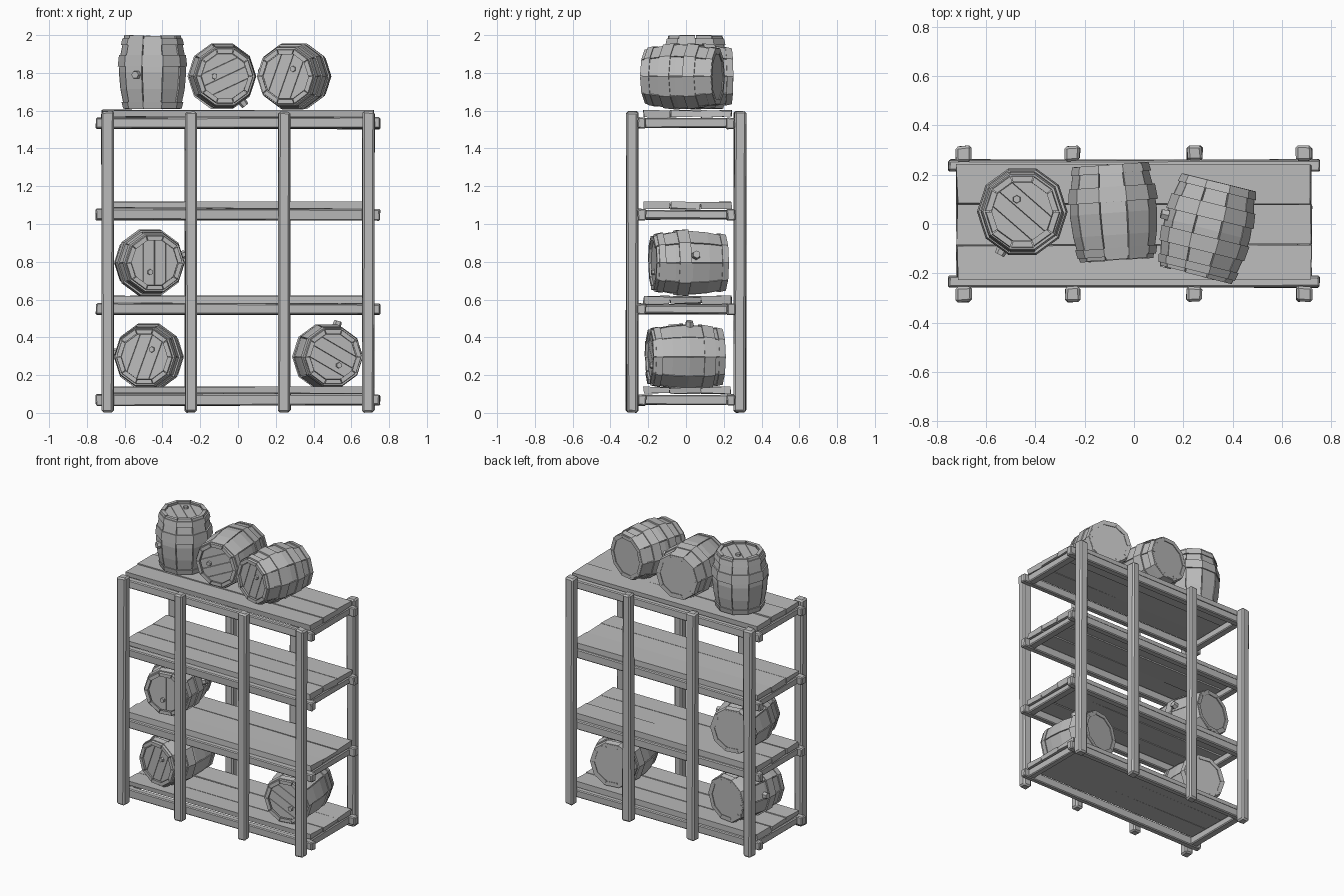
import bpy, bmesh, math, random
from mathutils import Matrix, Vector

random.seed(4)
if "Cube" in bpy.data.objects:
    bpy.data.objects.remove(bpy.data.objects["Cube"])

grey = bpy.data.materials.new("plain_grey")
grey.use_nodes = True
grey.diffuse_color = (0.5, 0.5, 0.5, 1)
grey.node_tree.nodes["Principled BSDF"].inputs["Base Color"].default_value = (0.5, 0.5, 0.5, 1)


def finish(name, bm, matrix=None):
    bmesh.ops.recalc_face_normals(bm, faces=bm.faces)
    mesh = bpy.data.meshes.new(name)
    bm.to_mesh(mesh)
    bm.free()
    mesh.materials.append(grey)
    obj = bpy.data.objects.new(name, mesh)
    bpy.context.collection.objects.link(obj)
    if matrix:
        obj.matrix_world = matrix
    return obj


def beam(name, lo, hi, wobble=0.004, bevel=0.006):
    """Hand-cut timber: a box with slightly uneven corners and bevelled edges."""
    lo, hi = Vector(lo), Vector(hi)
    bm = bmesh.new()
    bmesh.ops.create_cube(bm, size=1)
    for v in bm.verts:
        v.co = (lo + hi) / 2 + v.co * (hi - lo)
        v.co += Vector([random.uniform(-wobble, wobble) for _ in range(3)])
    if bevel:
        bmesh.ops.bevel(bm, geom=bm.edges[:], offset=bevel, segments=1, affect='EDGES')
    return finish(name, bm)


# Upright posts
for side, y in (("front", -0.285), ("back", 0.285)):
    for i, x in enumerate((-0.69, -0.25, 0.245, 0.69)):
        beam(f"{side}_post_{i + 1}", (x - 0.031, y - 0.031, 0.004),
             (x + 0.031, y + 0.031, 1.596), 0.004, 0.01)

# Shelves: long rails, end rails and three loose planks each
for n, z in enumerate((0.04, 0.52, 1.02, 1.505)):
    for side, y in (("front", -0.234), ("back", 0.238)):
        beam(f"shelf_{n + 1}_{side}_rail", (-0.752, y - 0.022, z), (0.752, y + 0.022, z + 0.058))
    for side, x in (("right", -0.69), ("left", 0.69)):
        beam(f"shelf_{n + 1}_{side}_end_rail", (x - 0.025, -0.22, z + 0.004), (x + 0.025, 0.22, z + 0.054))
    for i, (y0, y1) in enumerate(((-0.225, -0.087), (-0.083, 0.077), (0.081, 0.24))):
        beam(f"shelf_{n + 1}_plank_{i + 1}", (-0.718, y0, z + 0.062), (0.718, y1, z + 0.096), 0.005, 0)

# Barrel proportions
SIDES, HALF, BULGE, END = 10, 0.195, 0.177, 0.148
STEP = math.tau / SIDES


def radius(z):
    return BULGE - (BULGE - END) * (abs(z) / HALF) ** 1.7


def polar(r, a, z):
    return Vector((r * math.cos(a), r * math.sin(a), z))


def loft(bm, rings, closed=False):
    """Skin a list of equal vertex loops; cap the ends unless the skin closes on itself."""
    loops = [[bm.verts.new(p) for p in ring] for ring in rings]
    pairs = list(zip(loops, loops[1:])) + ([(loops[-1], loops[0])] if closed else [])
    for a, b in pairs:
        for i in range(len(a)):
            j = (i + 1) % len(a)
            bm.faces.new((a[i], a[j], b[j], b[i]))
    if not closed:
        bm.faces.new(loops[0])
        bm.faces.new(loops[-1])


def ring(r, z, phase):
    return [polar(r, phase + i * STEP, z) for i in range(SIDES)]


def hoop(bm, z, width, phase, grow=0.008):
    a, b = z - width / 2, z + width / 2
    loft(bm, [ring(radius(a) - 0.02, a, phase), ring(radius(a) + grow, a, phase),
              ring(radius(b) + grow, b, phase), ring(radius(b) - 0.02, b, phase)], True)


def bung(bm, matrix, r=0.02):
    bmesh.ops.create_cone(bm, cap_ends=True, segments=6, radius1=r, radius2=r * 0.85,
                          depth=0.03, matrix=matrix)


def barrel(name, place, roll, hoops):
    roll = math.radians(roll)
    phase = math.radians(-90) + STEP / 2

    # Staves with narrow gaps around a core
    bm = bmesh.new()
    for s in range(SIDES):
        a0, a1 = phase + s * STEP + 0.014, phase + (s + 1) * STEP - 0.014
        lift = random.uniform(-0.003, 0.003)
        trim = random.uniform(0, 0.006)
        rows = []
        for z in (-HALF, -0.09, 0, 0.09, HALF - trim):
            r = radius(z) + lift
            rows.append([polar(r - 0.024, a0, z), polar(r, a0, z),
                         polar(r, a1, z), polar(r - 0.024, a1, z)])
        loft(bm, rows)
    loft(bm, [ring(radius(z) - 0.01, z, phase) for z in (0.006 - HALF, -0.09, 0, 0.09, HALF - 0.03)])
    finish(name + "_staves", bm, place)

    # Iron hoops
    bm = bmesh.new()
    for z in hoops:
        hoop(bm, z, 0.062, phase)
    for z in (0.018 - HALF, HALF - 0.035):
        hoop(bm, z, 0.034, phase, 0.007)
    finish(name + "_hoops", bm, place)

    # Boarded head, grooved between its boards
    bm = bmesh.new()
    bm.faces.new([bm.verts.new(p) for p in ring(END - 0.022, HALF - 0.022, phase)])
    across = polar(1, roll + math.radians(167), 0)
    for d in (-0.062, 0, 0.062):
        bmesh.ops.bisect_plane(bm, geom=bm.verts[:] + bm.edges[:] + bm.faces[:],
                               plane_co=across * d, plane_no=across)
    bmesh.ops.inset_individual(bm, faces=bm.faces[:], thickness=0.002, depth=0.006)
    finish(name + "_head", bm, place)

    # Bungs in the head and the side
    bm = bmesh.new()
    bung(bm, Matrix.Translation(polar(0.055, roll + math.radians(232), HALF - 0.016)), 0.018)
    bung(bm, Matrix.Rotation(roll, 4, 'Z') @ Matrix.Translation((BULGE + 0.006, 0, -0.015))
         @ Matrix.Rotation(math.pi / 2, 4, 'Y'), 0.024)
    finish(name + "_bungs", bm, place)


def lying(x, y, z, yaw):
    return (Matrix.Translation((x, y, z)) @ Matrix.Rotation(math.radians(yaw), 4, 'Z')
            @ Matrix.Rotation(math.pi / 2, 4, 'X'))


barrel("standing_barrel", Matrix.Translation((-0.453, 0.05, 1.805)), -118, [0.06])
barrel("top_middle_barrel", lying(-0.082, 0.046, 1.782, 4), -52, [-0.075])
barrel("top_left_barrel", lying(0.297, -0.02, 1.782, -14), 173, [0.06, -0.075])
barrel("third_shelf_barrel", lying(-0.47, 0.012, 0.795, 9), 13, [0.04])
barrel("bottom_right_barrel", lying(-0.47, -0.005, 0.297, -8), 173, [0.05])
barrel("bottom_left_barrel", lying(0.475, -0.005, 0.297, 9), 73, [-0.11])
